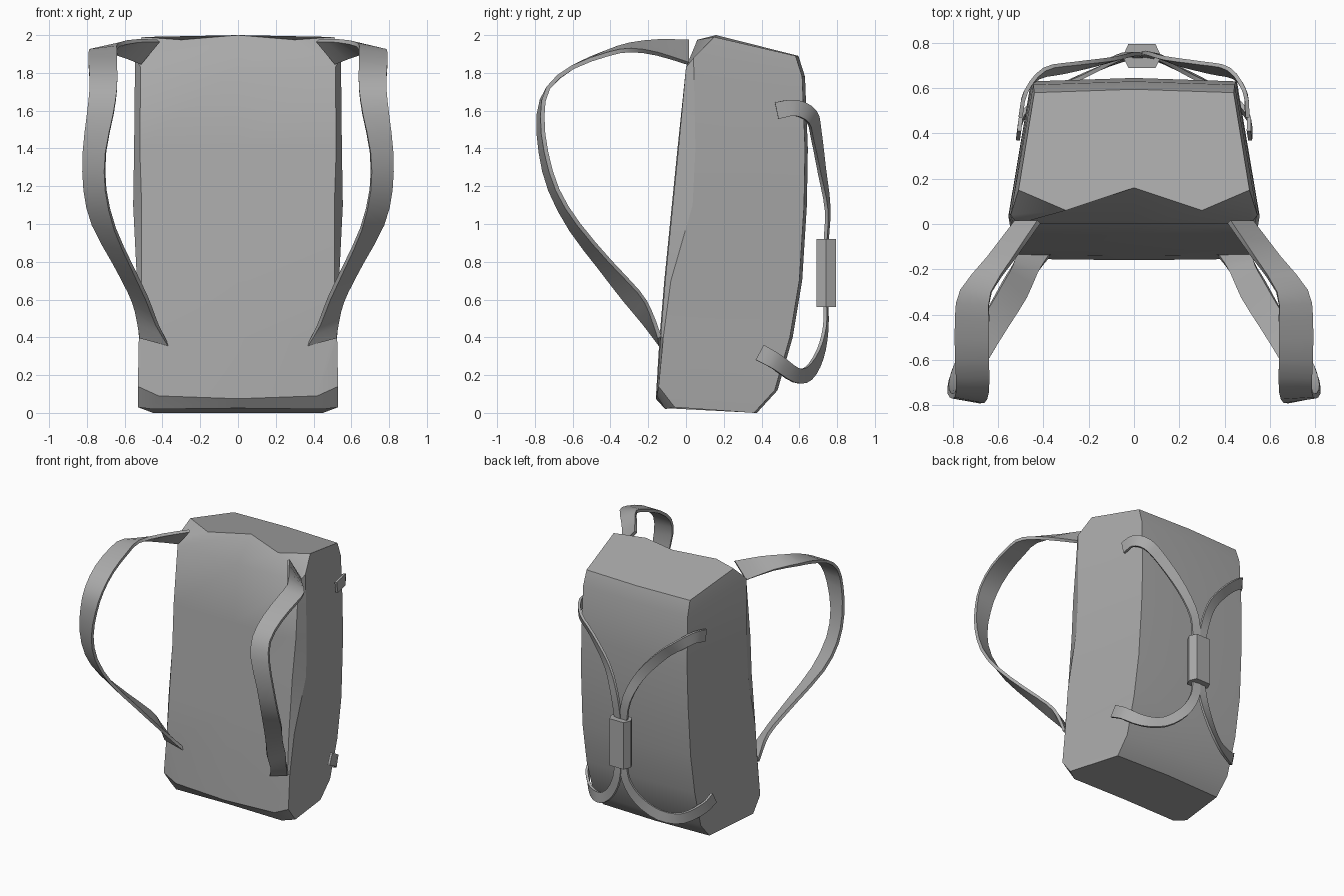
import bpy
import bmesh
import math
from mathutils import Vector

if "Cube" in bpy.data.objects:
    bpy.data.objects.remove(bpy.data.objects["Cube"], do_unlink=True)


def make_material(name, colour):
    material = bpy.data.materials.new(name)
    material.use_nodes = True
    material.diffuse_color = colour
    material.node_tree.nodes["Principled BSDF"].inputs["Base Color"].default_value = colour
    return material


grey_fabric = make_material("grey fabric", (0.4, 0.4, 0.4, 1))


def make_object(name, bm, angle):
    """Turn a bmesh into a shaded object."""
    bmesh.ops.recalc_face_normals(bm, faces=bm.faces)
    mesh = bpy.data.meshes.new(name)
    bm.to_mesh(mesh)
    bm.free()
    mesh.materials.append(grey_fabric)
    obj = bpy.data.objects.new(name, mesh)
    bpy.context.collection.objects.link(obj)
    bpy.ops.object.select_all(action="DESELECT")
    obj.select_set(True)
    bpy.context.view_layer.objects.active = obj
    bpy.ops.object.shade_smooth_by_angle(angle=math.radians(angle))
    return obj


def loft(name, rings, angle):
    """Skin a row of closed rings and cap both ends."""
    bm = bmesh.new()
    rows = [[bm.verts.new(point) for point in ring] for ring in rings]
    count = len(rows[0])
    for low, high in zip(rows, rows[1:]):
        for i in range(count):
            j = (i + 1) % count
            bm.faces.new((low[i], low[j], high[j], high[i]))
    bm.faces.new(rows[0][::-1])
    bm.faces.new(rows[-1])
    return make_object(name, bm, angle)


def ribbon(name, edge_a, edge_b, thickness):
    """Webbing spanned between two edge lines, with a solid thickness."""
    rings = []
    last = len(edge_a) - 1
    for i, (a, b) in enumerate(zip(edge_a, edge_b)):
        a, b = Vector(a), Vector(b)
        before, after = max(i - 1, 0), min(i + 1, last)
        along = (Vector(edge_a[after]) + Vector(edge_b[after])
                 - Vector(edge_a[before]) - Vector(edge_b[before]))
        offset = along.cross(b - a).normalized() * thickness / 2
        rings.append((a + offset, b + offset, b - offset, a - offset))
    return loft(name, rings, 40)


def smooth_path(points, steps):
    """Catmull-Rom curve through the points."""
    pts = [Vector(p) for p in points]
    pts = [2 * pts[0] - pts[1]] + pts + [2 * pts[-1] - pts[-2]]
    path = []
    for p, q, r, s in zip(pts, pts[1:], pts[2:], pts[3:]):
        for k in range(steps):
            t = k / steps
            path.append(q + (r - p) * t / 2
                        + (2 * p - 5 * q + 4 * r - s) * t * t / 2
                        + (3 * q - p - 3 * r + s) * t ** 3 / 2)
    return path + [pts[-2]]


# Bag body: front centre, front edge, side edge and back edge of each ring
body_rings = [
    ((0, -.11, .025), (.45, -.11, .02), (.53, -.06, .03), (.45, .36, 0)),
    ((0, -.16, .075), (.42, -.155, .09), (.53, -.145, .14), (.455, .47, .12)),
    ((0, -.14, .4), (.515, -.135, .4), (.525, -.12, .4), (.46, .55, .4)),
    ((0, -.115, .7), (.51, -.11, .7), (.535, -.08, .7), (.46, .6, .7)),
    ((0, -.075, 1.1), (.51, -.07, 1.1), (.555, .035, 1.1), (.455, .625, 1.1)),
    ((0, -.045, 1.4), (.52, -.04, 1.4), (.55, .05, 1.4), (.45, .63, 1.4)),
    ((0, 0, 1.83), (.515, 0, 1.83), (.545, .04, 1.88), (.445, .615, 1.78)),
    ((0, .16, 2), (.3, .06, 1.975), (.51, .15, 1.99), (.44, .58, 1.89)),
]
rings = []
for front_centre, front, side, back in body_rings:
    half = [front, side, back]
    back_centre = (0, back[1] + .015, back[2])
    mirrored = [(-x, y, z) for x, y, z in reversed(half)]
    rings.append([front_centre] + half + [back_centre] + mirrored)
loft("bag_body", rings, 28)

# Shoulder straps: inner and outer edge lines, twisting at both ends
inner_edge = [
    (.42, .01, 1.97), (.53, -.15, 1.97), (.63, -.3, 1.95), (.64, -.42, 1.91),
    (.64, -.6, 1.83), (.64, -.73, 1.72), (.66, -.78, 1.58), (.7, -.77, 1.38),
    (.7, -.72, 1.18), (.65, -.61, .97), (.56, -.46, .77), (.48, -.33, .6),
    (.43, -.22, .47), (.37, -.135, .36),
]
outer_edge = [
    (.52, .01, 1.85), (.645, -.15, 1.9), (.765, -.29, 1.92), (.79, -.41, 1.9),
    (.79, -.6, 1.83), (.785, -.73, 1.72), (.8, -.76, 1.57), (.82, -.74, 1.38),
    (.815, -.68, 1.18), (.77, -.57, 1), (.66, -.4, .8), (.575, -.25, .64),
    (.54, -.19, .54), (.52, -.14, .4),
]
for name, side in (("left", 1), ("right", -1)):
    edges = [[(side * x, y, z) for x, y, z in smooth_path(edge, 2)]
             for edge in (inner_edge, outer_edge)]
    ribbon(name + "_shoulder_strap", *edges, .022)

# Back harness: four straps wrapping round the sides to meet in the buckle
buckle_x = .035
harness_paths = {
    "upper": [(.5, .48, 1.6), (.485, .58, 1.615), (.42, .665, 1.57),
              (.3, .69, 1.47), (.14, .72, 1.28), (.05, .75, 1.08), (.02, .74, .88)],
    "lower": [(.51, .39, .32), (.495, .48, .27), (.39, .58, .2),
              (.25, .65, .21), (.12, .71, .31), (.04, .74, .45), (.02, .74, .6)],
}
for level, points in harness_paths.items():
    for name, side in (("left", 1), ("right", -1)):
        path = [(side * x + buckle_x * i / (len(points) - 1), y, z)
                for i, (x, y, z) in enumerate(points)]
        path = smooth_path(path, 3)
        edge_a, edge_b = [], []
        for i, point in enumerate(path):
            along = path[min(i + 1, len(path) - 1)] - path[max(i - 1, 0)]
            outward = Vector((point.x * 1.2, point.y - .3, 0))
            if i < 3:
                outward = Vector((side, .15, 0))
            width = .09 - .03 * i / (len(path) - 1)
            across = along.cross(outward).normalized() * width / 2
            edge_a.append(point + across)
            edge_b.append(point - across)
        ribbon(f"{level}_{name}_harness_strap", edge_a, edge_b, .018)

# Six-sided buckle sleeve
outline = [(-.085, .74), (-.06, .69), (.06, .69), (.085, .74), (.06, .795), (-.06, .795)]
loft("harness_buckle",
     [[(buckle_x + x, y, z) for x, y in outline] for z in (.56, .92)], 20)
